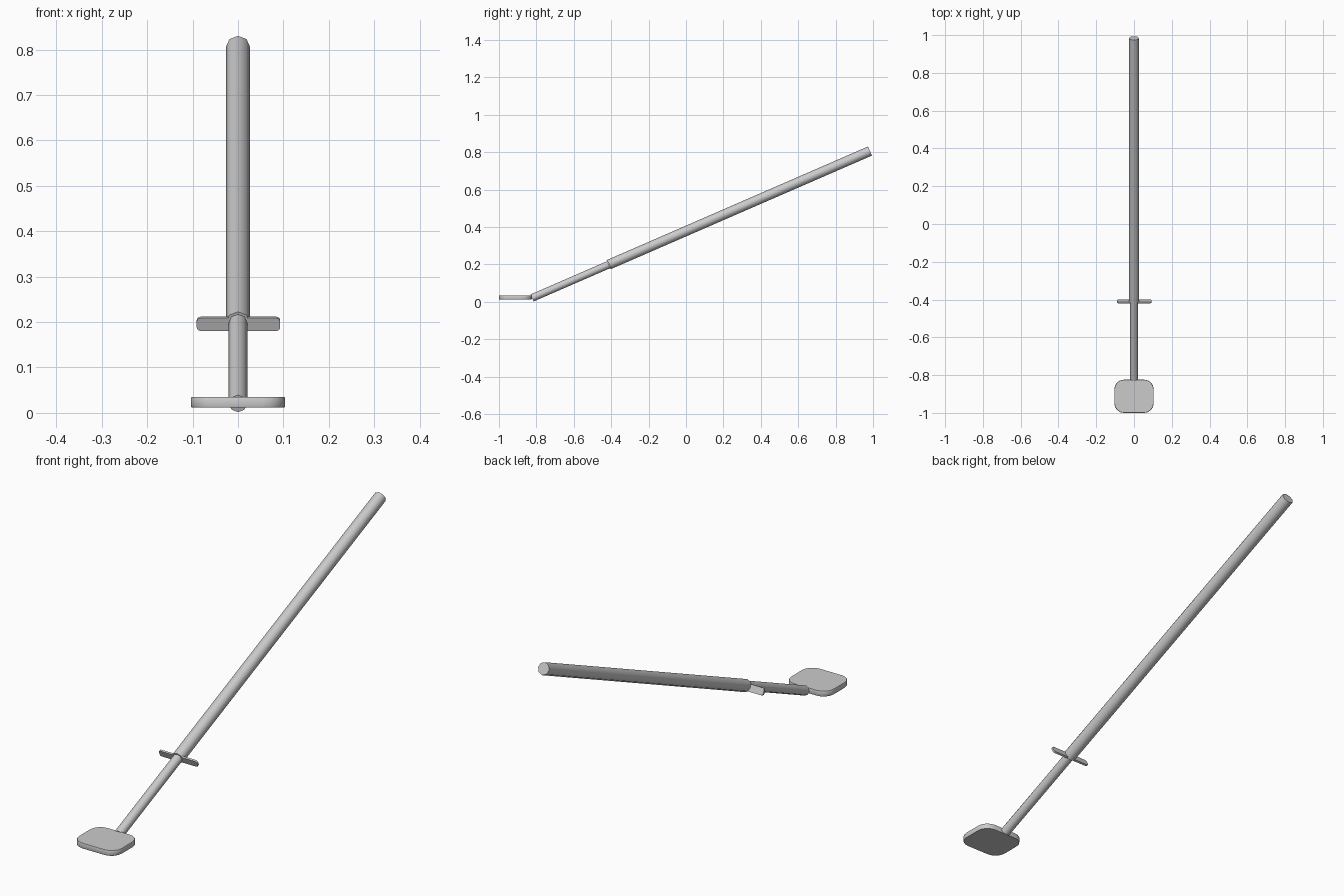
import bpy, bmesh
from math import radians, cos, sin, pi
from mathutils import Vector, Matrix

if "Cube" in bpy.data.objects:
    bpy.data.objects.remove(bpy.data.objects["Cube"])

TILT = math_tilt = radians(23.5)
AXIS = Vector((0, cos(TILT), sin(TILT)))
BASE = Vector((0, -0.823, 0.0205))


def finish(bm, name, smooth=None):
    bmesh.ops.recalc_face_normals(bm, faces=bm.faces)
    me = bpy.data.meshes.new(name)
    bm.to_mesh(me)
    bm.free()
    ob = bpy.data.objects.new(name, me)
    bpy.context.collection.objects.link(ob)
    if smooth:
        bpy.ops.object.select_all(action='DESELECT')
        ob.select_set(True)
        bpy.context.view_layer.objects.active = ob
        bpy.ops.object.shade_smooth_by_angle(angle=radians(smooth))
    return ob


def loft(rings, name, smooth=None):
    """Skin a list of equal-length point loops and cap both ends."""
    bm = bmesh.new()
    loops = [[bm.verts.new(p) for p in r] for r in rings]
    for a, b in zip(loops, loops[1:]):
        n = len(a)
        for i in range(n):
            bm.faces.new((a[i], a[(i + 1) % n], b[(i + 1) % n], b[i]))
    bm.faces.new(loops[0])
    bm.faces.new(loops[-1])
    return finish(bm, name, smooth)


def rod(name, start, end, radius, sides=8):
    side, up = Vector((1, 0, 0)), Vector((0, -sin(TILT), cos(TILT)))
    ring = lambda d: [BASE + AXIS * d + radius * (side * sin(2 * pi * i / sides)
                      + up * cos(2 * pi * i / sides)) for i in range(sides)]
    loft([ring(start), ring(end)], name, 50)


def rounded_rect(w, h, r, steps=4):
    """Outline of a rounded rectangle centred on the origin."""
    pts = []
    for k, (sx, sy) in enumerate(((1, 1), (-1, 1), (-1, -1), (1, -1))):
        for i in range(steps + 1):
            a = pi / 2 * (k + i / steps)
            pts.append((sx * (w / 2 - r) + r * cos(a), sy * (h / 2 - r) + r * sin(a)))
    return pts


# Thin shaft and the four sections of the thick grip
rod("lower_shaft", 0, 0.50, 0.0205)
GRIP_START, GRIP_END = 0.446, 1.97
step = (GRIP_END - GRIP_START) / 4
for i in range(4):
    rod(f"grip_section_{i + 1}", GRIP_START + i * step, GRIP_START + (i + 1) * step, 0.0265)

# Flat paddle head with a slightly softened rim
outline = rounded_rect(0.208, 0.176, 0.05)
rings = []
for z, s in ((0.012, 0.985), (0.016, 1), (0.031, 1), (0.035, 0.985)):
    rings.append([Vector((x * s, -0.912 + y * s, z)) for x, y in outline])
loft(rings, "paddle_head", 40)

# Crossbar plate set square to the shaft, at the foot of the grip
frame = Matrix.Translation((0.001, -0.410, 0.196)) @ Matrix.Rotation(TILT, 4, 'X')
bar = rounded_rect(0.184, 0.031, 0.009, 3)
loft([[frame @ Vector((x, y, z)) for x, z in bar] for y in (-0.004, 0.004)], "crossbar", 40)
